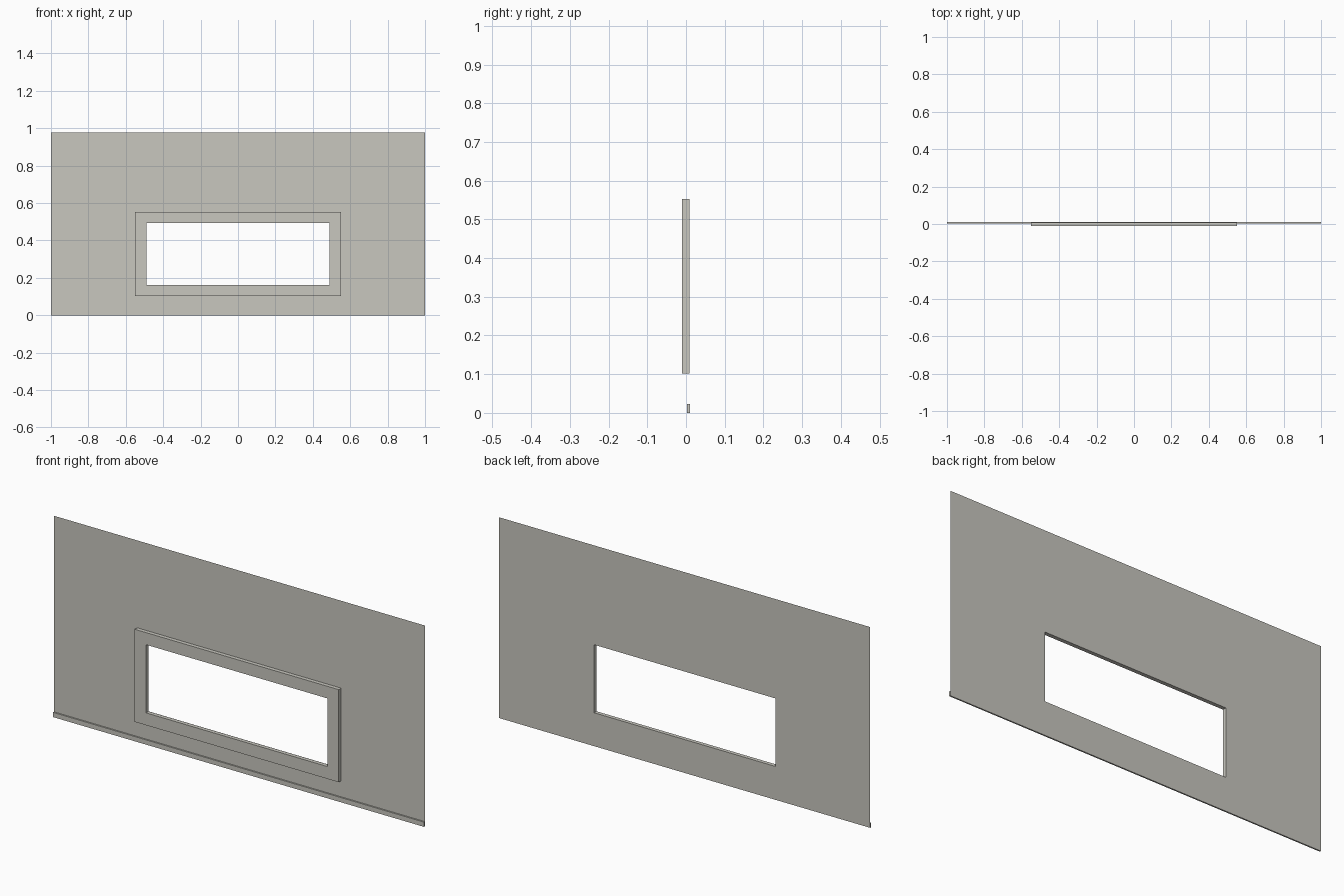
import bpy, bmesh

if "Cube" in bpy.data.objects:
    bpy.data.objects.remove(bpy.data.objects["Cube"])

mat = bpy.data.materials.new("warm_grey")
mat.diffuse_color = (0.58, 0.57, 0.52, 1)
mat.use_nodes = True
mat.node_tree.nodes["Principled BSDF"].inputs["Base Color"].default_value = mat.diffuse_color


def finish(bm, name):
    mesh = bpy.data.meshes.new(name)
    bm.to_mesh(mesh)
    bm.free()
    mesh.materials.append(mat)
    obj = bpy.data.objects.new(name, mesh)
    bpy.context.collection.objects.link(obj)
    return obj


def ring(name, outer, inner, y, depth=0.0):
    """Rectangular sheet with an opening, facing -y; optionally extruded to +y."""
    bm = bmesh.new()
    loops = []
    for half, z0, z1 in (outer, inner):
        corners = ((-half, z0), (half, z0), (half, z1), (-half, z1))
        loops.append([bm.verts.new((x, y, z)) for x, z in corners])
    o, i = loops
    for k in range(4):
        n = (k + 1) % 4
        bm.faces.new((o[k], o[n], i[n], i[k]))
    if depth:
        ext = bmesh.ops.extrude_face_region(bm, geom=bm.faces[:], use_keep_orig=True)
        moved = [g for g in ext["geom"] if isinstance(g, bmesh.types.BMVert)]
        bmesh.ops.translate(bm, verts=moved, vec=(0, depth, 0))
        bmesh.ops.recalc_face_normals(bm, faces=bm.faces[:])
    return finish(bm, name)


opening = (0.489, 0.162, 0.494)

# Thin wall sheet with the window opening
ring("wall", (1.0, 0.0, 0.978), opening, 0.01)

# Raised window frame on the front
ring("window_frame", (0.55, 0.102, 0.553), opening, -0.01, 0.019)

# Skirting strip along the bottom
bm = bmesh.new()
bmesh.ops.create_cube(bm, size=1)
bmesh.ops.scale(bm, verts=bm.verts, vec=(2.0, 0.007, 0.023))
bmesh.ops.translate(bm, verts=bm.verts, vec=(0, 0.0065, 0.0115))
finish(bm, "skirting_board")
